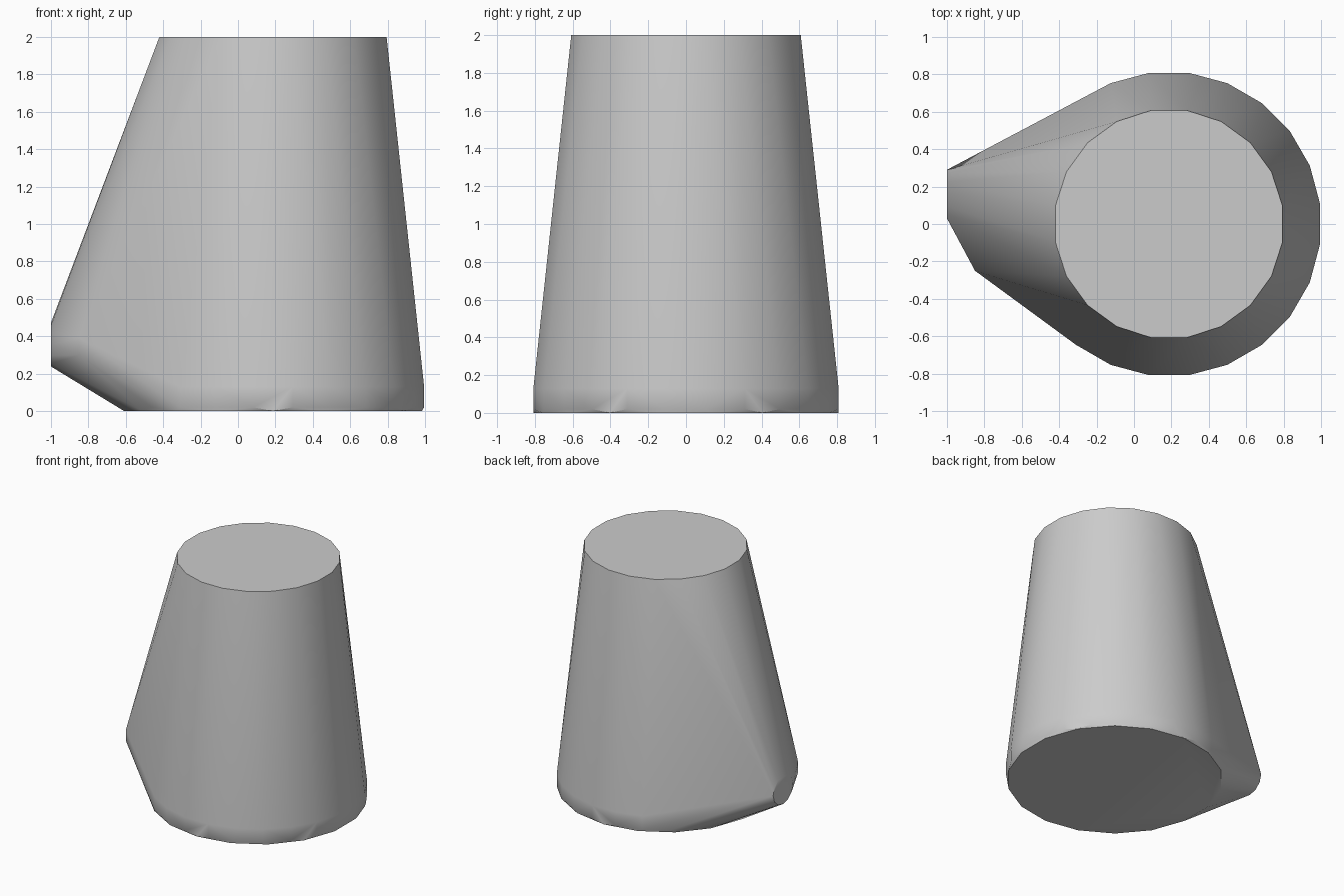
import bpy
import bmesh
from math import cos, sin, pi, radians

cube = bpy.data.objects.get("Cube")
if cube:
    bpy.data.objects.remove(cube, do_unlink=True)

grey = bpy.data.materials.new("light grey")
grey.use_nodes = True
colour = (0.6, 0.6, 0.6, 1)
grey.diffuse_color = colour
grey.node_tree.nodes["Principled BSDF"].inputs["Base Color"].default_value = colour

CENTRE_X = 0.187
bm = bmesh.new()


def level_ring(radius, z, sides):
    """Horizontal ring around the body axis, with a flat side facing +x."""
    for i in range(sides):
        a = 2 * pi * (i + 0.5) / sides
        bm.verts.new((CENTRE_X + radius * cos(a), radius * sin(a), z))


# Tapered body: top rim, base band and slightly chamfered foot
level_ring(0.615, 2.0, 20)
level_ring(0.815, 0.13, 24)
level_ring(0.815, 0.02, 24)
level_ring(0.808, 0.0, 18)

# Small flat disc at the end of the side bulge
for i in range(12):
    a = 2 * pi * i / 12
    bm.verts.new((-1, 0.16 + 0.13 * cos(a), 0.355 + 0.117 * sin(a)))

# Short front corner of the bulge
for z in (0.30, 0.39):
    bm.verts.new((-0.85, -0.25, z))

# Wrap everything in one tight skin
hull = bmesh.ops.convex_hull(bm, input=bm.verts[:])
loose = {v for v in hull["geom_interior"] + hull["geom_unused"]
         if isinstance(v, bmesh.types.BMVert)}
bmesh.ops.delete(bm, geom=list(loose), context="VERTS")
bmesh.ops.dissolve_limit(bm, angle_limit=radians(0.5), verts=bm.verts[:], edges=bm.edges[:])
bmesh.ops.recalc_face_normals(bm, faces=bm.faces[:])

mesh = bpy.data.meshes.new("tapered_body")
bm.to_mesh(mesh)
bm.free()
mesh.materials.append(grey)
body = bpy.data.objects.new("tapered_body", mesh)
bpy.context.collection.objects.link(body)

# Smooth sides, crisp caps
bpy.ops.object.select_all(action="DESELECT")
body.select_set(True)
bpy.context.view_layer.objects.active = body
bpy.ops.object.shade_smooth_by_angle(angle=radians(35))
